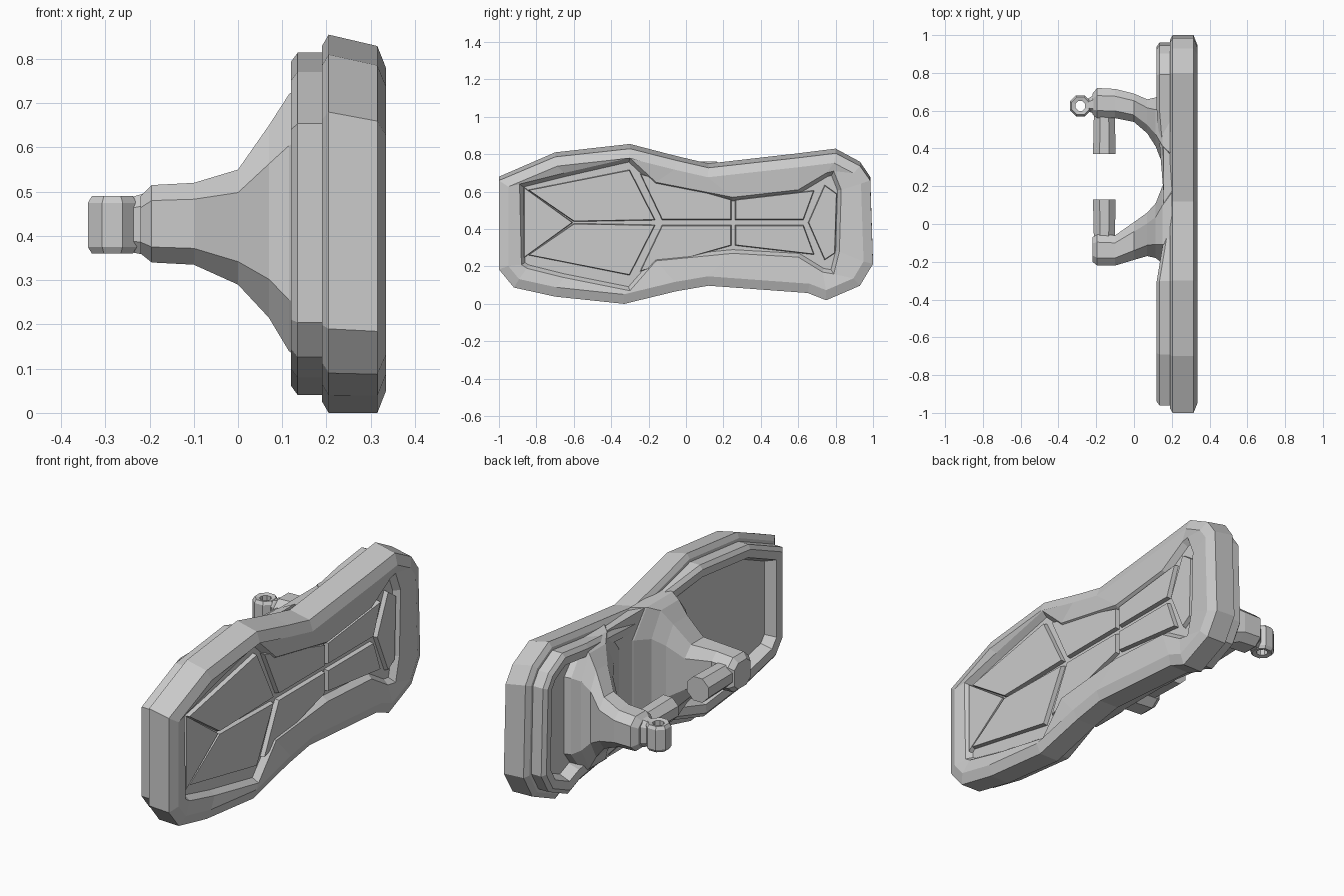
import bpy, bmesh, math
from mathutils import Vector

if "Cube" in bpy.data.objects:
    bpy.data.objects.remove(bpy.data.objects["Cube"])

# side outline (y, z) of the plate, and outline of its front recess
OUT = [(-1, .19), (-1, .68), (-.7, .81), (-.3, .855), (-.05, .79), (.12, .75), (.6, .805),
       (.8, .83), (.93, .76), (.985, .68), (1, .22), (.93, .1), (.75, .02), (.65, .06),
       (.12, .1), (-.05, .07), (-.33, 0), (-.7, .04), (-.92, .09)]
INN = [(-.88, .21), (-.89, .64), (-.65, .70), (-.3, .78), (-.16, .65), (.25, .57), (.6, .61),
       (.75, .70), (.79, .71), (.83, .61), (.82, .28), (.79, .16), (.73, .17), (.6, .25),
       (.25, .27), (-.16, .23), (-.3, .07), (-.65, .14), (-.85, .19)]


def inset(poly, d):
    """Move every edge of a closed outline inwards by d."""
    area = sum(a[0] * b[1] - b[0] * a[1] for a, b in zip(poly, poly[1:] + poly[:1]))
    s = 1 if area > 0 else -1
    res = []
    for i, p in enumerate(poly):
        p = Vector(p)
        a = (p - Vector(poly[i - 1])).normalized()
        b = (Vector(poly[(i + 1) % len(poly)]) - p).normalized()
        na, nb = Vector((-a.y, a.x)) * s, Vector((-b.y, b.x)) * s
        m = (na + nb).normalized()
        res.append(tuple(p + m * d / max(m.dot(na), .5)))
    return res


def loft(name, rings, closed=False):
    """Skin matching rings of points, capped at both ends or joined in a loop."""
    bm = bmesh.new()
    vs = [[bm.verts.new(p) for p in r] for r in rings]
    n = len(vs[0])
    pairs = list(zip(vs, vs[1:])) + ([(vs[-1], vs[0])] if closed else [])
    for a, b in pairs:
        for i in range(n):
            j = (i + 1) % n
            bm.faces.new((a[i], a[j], b[j], b[i]))
    if not closed:
        bm.faces.new(vs[0])
        bm.faces.new(vs[-1])
    bmesh.ops.recalc_face_normals(bm, faces=bm.faces)
    me = bpy.data.meshes.new(name)
    bm.to_mesh(me)
    bm.free()
    ob = bpy.data.objects.new(name, me)
    bpy.context.collection.objects.link(ob)
    return ob


def at(x, poly):
    return [(x, y, z) for y, z in poly]


# front slab: tapering edge, sloped face and a recess
LOW = [(y, z * .97) for y, z in OUT]
loft("front_slab", [at(.19, inset(OUT, .025)), at(.205, OUT), at(.315, LOW),
                    at(.335, inset(LOW, .05)), at(.325, INN), at(.295, inset(INN, .02))])


# back rim: a smaller tray whose edge dips at the waist
def back(poly, x):
    return [(x + (.04 if -.1 < y < .3 else 0), y, z) for y, z in poly]


B1, B2, B3 = inset(OUT, .04), inset(OUT, .06), inset(OUT, .10)
loft("back_rim", [at(.2, B1), back(B1, .135), back(B2, .12), back(B3, .125),
                  at(.18, inset(OUT, .12))])

# raised panels inside the front recess (upper half, mirrored about z = .435)
HALF = [[(-.85, .61), (-.3, .72), (-.16, .445), (-.6, .437)],
        [(-.25, .70), (.245, .56), (.245, .447), (-.13, .447)],
        [(.26, .447), (.26, .56), (.69, .61), (.63, .447)]]
WHOLE = [[(-.87, .24), (-.87, .63), (-.6, .435)],
         [(.65, .435), (.74, .64), (.81, .59), (.80, .27), (.74, .23)]]
panels = HALF + [[(y, .87 - z) for y, z in p] for p in HALF] + WHOLE
for i, p in enumerate(panels):
    loft(f"front_panel_{i}", [at(.28, p), at(.317, inset(p, .006))])


# clamp arms: chamfered box sections (x, y0, y1, z0, z1) flaring into the plate
def section(x, y0, y1, z0, z1):
    cy, cz = (y1 - y0) * .25, (z1 - z0) * .2
    return at(x, [(y0 + cy, z0), (y1 - cy, z0), (y1, z0 + cz), (y1, z1 - cz),
                  (y1 - cy, z1), (y0 + cy, z1), (y0, z1 - cz), (y0, z0 + cz)])


def arm(name, secs):
    loft(name, [section(*s) for s in secs])


arm("rear_arm", [(-.22, .58, .69, .36, .49), (-.195, .56, .72, .34, .515),
                 (-.1, .56, .715, .335, .52), (0, .54, .69, .29, .55),
                 (.07, .48, .66, .215, .65), (.115, .41, .67, .14, .72),
                 (.15, .32, .70, .11, .75), (.2, .25, .72, .11, .76)])
arm("front_arm", [(-.22, -.2, -.07, .36, .49), (-.195, -.22, -.055, .34, .515),
                  (-.1, -.22, -.06, .335, .52), (0, -.19, .01, .29, .55),
                  (.07, -.17, .06, .215, .65), (.115, -.18, .11, .14, .72),
                  (.15, -.21, .2, .11, .75), (.2, -.24, .3, .11, .76)])

# saddle web joining the arms
loft("saddle", [at(x, [(a, .11), (b, .11), (b, .75), (a, .75)])
                for x, a, b in ((.155, .0, .5), (.2, -.1, .6))])


# facing pins held by the arms
def pin(name, y0, y1):
    def ring(y, r):
        return [(-.157 + r * math.cos(math.pi * (k + .5) / 4), y,
                 .43 + r * math.sin(math.pi * (k + .5) / 4)) for k in range(8)]
    loft(name, [ring(y0, .065), ring(y1, .06)])


pin("rear_pin", .37, .58)
pin("front_pin", .13, -.08)


# eyelet at the tip of the rear arm
def eye(k):
    a = math.pi * k / 4
    c, s = math.cos(a), math.sin(a)
    return [(-.284 + r * c, .625 + r * s, z)
            for r, z in ((.06, .375), (.05, .36), (.028, .365), (.028, .485),
                         (.05, .49), (.06, .475))]


loft("eyelet", [eye(k + .5) for k in range(8)], closed=True)
arm("eyelet_neck", [(-.25, .60, .66, .365, .485), (-.2, .58, .69, .355, .50)])
